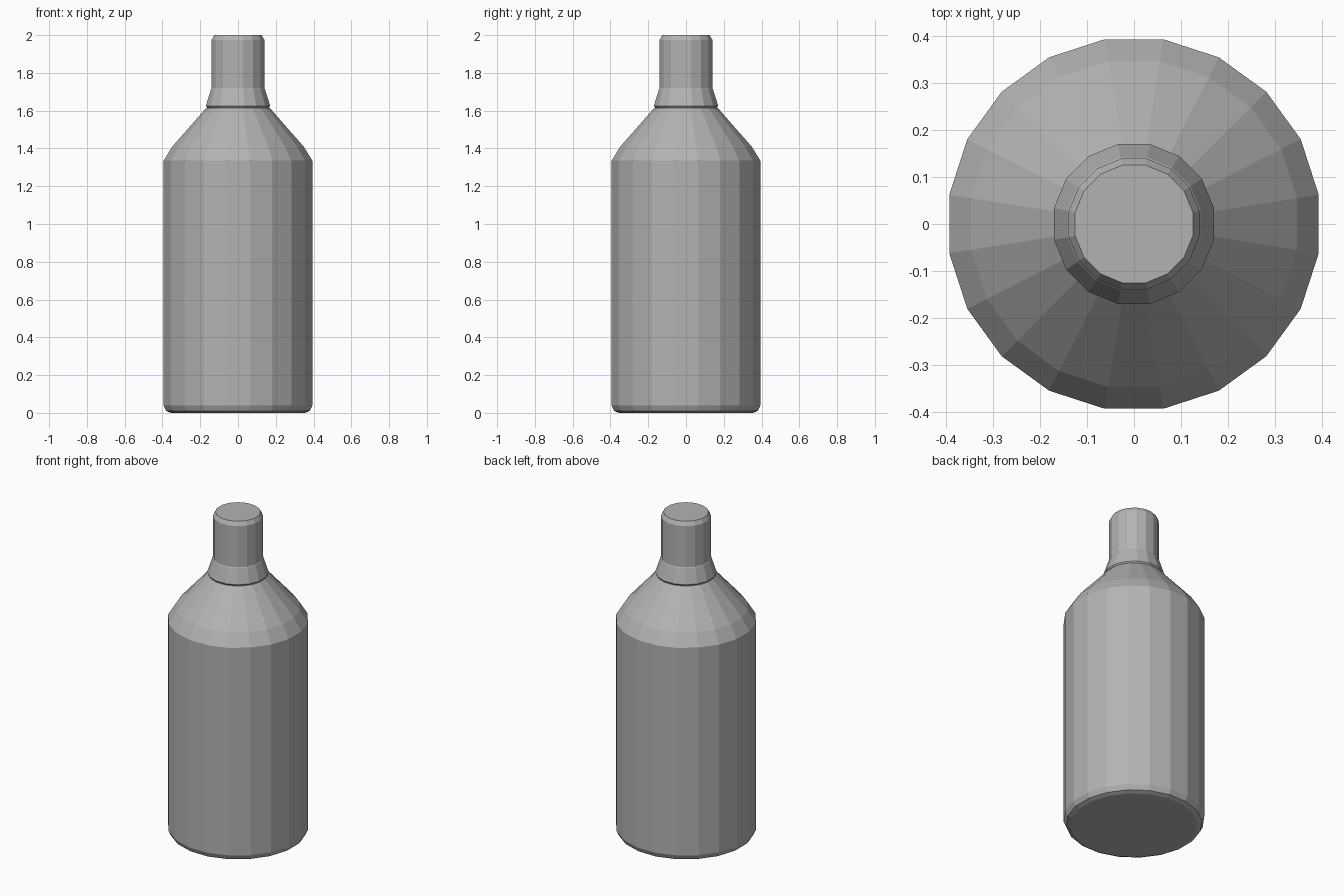
import bpy, bmesh
from math import cos, sin, tau

cube = bpy.data.objects.get("Cube")
if cube:
    bpy.data.objects.remove(cube, do_unlink=True)

grey = bpy.data.materials.new("plain_grey")
grey.use_nodes = True
colour = (0.45, 0.45, 0.45, 1)
grey.diffuse_color = colour
grey.node_tree.nodes["Principled BSDF"].inputs["Base Color"].default_value = colour


def lathe(name, profile, sides, turn=0.0):
    """Closed, faceted solid of revolution from (radius, height) points."""
    bm = bmesh.new()
    rings = []
    for r, z in profile:
        rings.append([bm.verts.new((r * cos(tau * (i + turn) / sides),
                                    r * sin(tau * (i + turn) / sides), z))
                      for i in range(sides)])
    for low, high in zip(rings, rings[1:]):
        for i in range(sides):
            j = (i + 1) % sides
            bm.faces.new((low[i], low[j], high[j], high[i]))
    bm.faces.new(rings[0][::-1])
    bm.faces.new(rings[-1])
    bmesh.ops.recalc_face_normals(bm, faces=bm.faces[:])
    mesh = bpy.data.meshes.new(name)
    bm.to_mesh(mesh)
    bm.free()
    mesh.materials.append(grey)
    obj = bpy.data.objects.new(name, mesh)
    bpy.context.collection.objects.link(obj)
    return obj


# Bottle body with a small base bevel and a sloping shoulder
lathe("bottle_body", [(0.36, 0.0), (0.385, 0.01), (0.399, 0.04), (0.399, 1.335),
                      (0.352, 1.41), (0.17, 1.615)], 20, 0.5)

# Flared collar sitting on the shoulder
lathe("collar", [(0.162, 1.61), (0.174, 1.625), (0.145, 1.715), (0.138, 1.725)], 16, 0.5)

# Straight neck with a bevelled flat top
lathe("neck", [(0.142, 1.70), (0.142, 1.975), (0.128, 2.0)], 16, 0.5)
